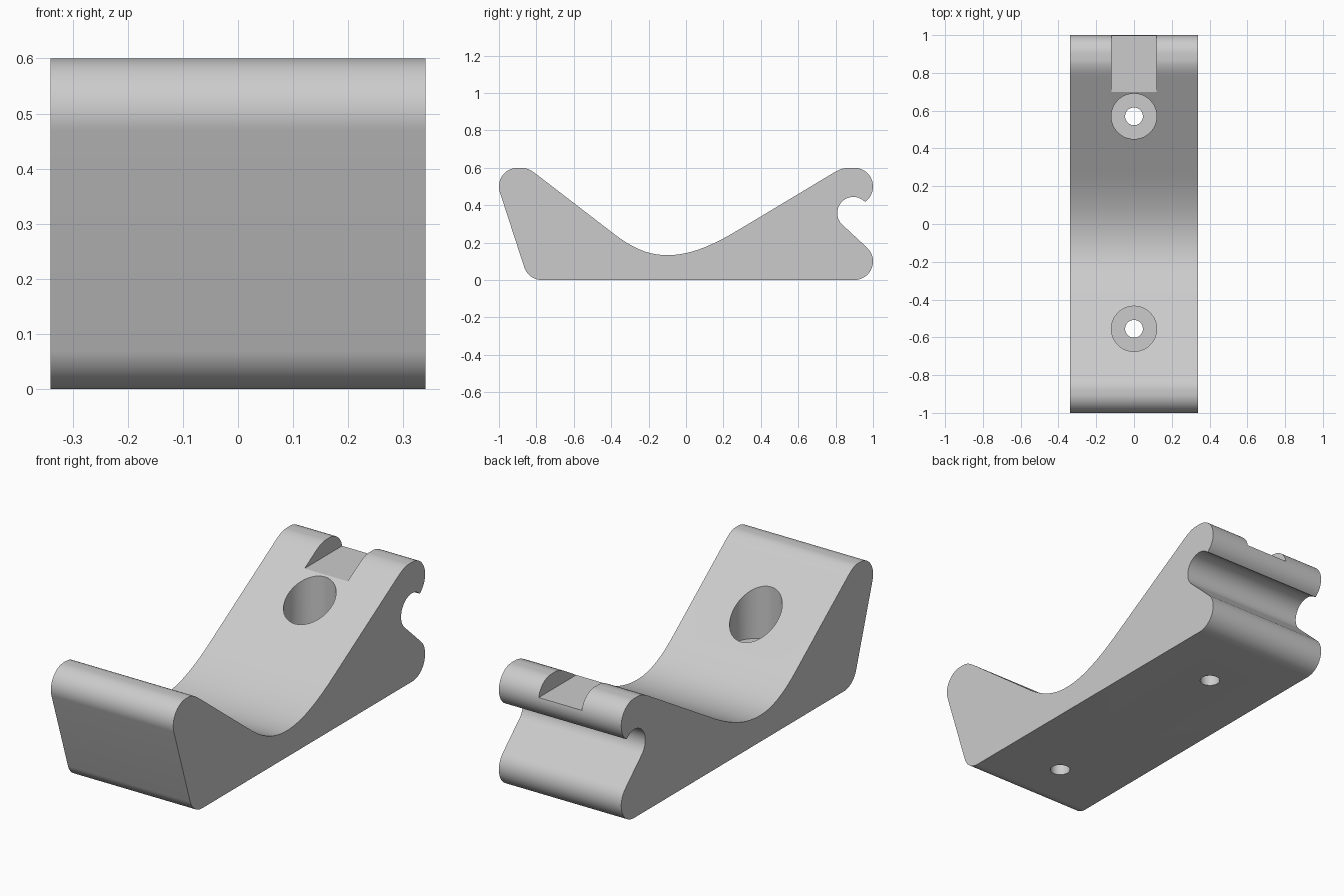
import bpy, bmesh
from math import radians, sin, cos
from mathutils import Vector, geometry

cube = bpy.data.objects.get("Cube")
if cube:
    bpy.data.objects.remove(cube, do_unlink=True)

HALF_WIDTH = 0.34
FLOOR_Z = 0.2      # counterbore floor
HOLES = (0.57, -0.555)

grey = bpy.data.materials.new("plain_grey")
grey.use_nodes = True
colour = (0.6, 0.6, 0.6, 1)
grey.diffuse_color = colour
grey.node_tree.nodes["Principled BSDF"].inputs["Base Color"].default_value = colour


def arc(y, z, r, start, end, n=20):
    angles = [radians(start + (end - start) * i / n) for i in range(n + 1)]
    return [(y + r * cos(a), z + r * sin(a)) for a in angles]


def bezier(a, ha, hb, b, n=16):
    pts = geometry.interpolate_bezier(*(Vector(p) for p in (a, ha, hb, b)), n)
    return [(p.x, p.y) for p in pts]


def add_object(name, bm):
    bmesh.ops.recalc_face_normals(bm, faces=bm.faces)
    mesh = bpy.data.meshes.new(name)
    bm.to_mesh(mesh)
    bm.free()
    mesh.materials.append(grey)
    obj = bpy.data.objects.new(name, mesh)
    bpy.context.collection.objects.link(obj)
    return obj


def cylinder(name, r, y, z0, z1):
    bm = bmesh.new()
    bmesh.ops.create_cone(bm, cap_ends=True, segments=64, radius1=r, radius2=r, depth=z1 - z0)
    bmesh.ops.translate(bm, verts=bm.verts, vec=(0, y, (z0 + z1) / 2))
    return add_object(name, bm)


def box(name, lo, hi):
    bm = bmesh.new()
    bmesh.ops.create_cube(bm, size=1)
    lo, hi = Vector(lo), Vector(hi)
    bmesh.ops.scale(bm, verts=bm.verts, vec=hi - lo)
    bmesh.ops.translate(bm, verts=bm.verts, vec=(lo + hi) / 2)
    return add_object(name, bm)


# Side profile, anticlockwise from the lower back corner
profile = arc(0.9, 0.1, 0.1, -90, 45)                   # lower back corner
profile += arc(0.895, 0.358, 0.086, 225, 46, 32)        # rear groove
profile += arc(0.9, 0.5, 0.1, -54, 90, 24)              # rear lip
profile += bezier((0.87, 0.6), (0.84, 0.6), (0.81, 0.586), (0.78, 0.568))
profile += bezier((0.27, 0.262), (0.11, 0.166), (0.0, 0.133), (-0.1, 0.133))
profile += bezier((-0.1, 0.133), (-0.19, 0.133), (-0.27, 0.162), (-0.37, 0.235))[1:]
profile += bezier((-0.79, 0.558), (-0.83, 0.589), (-0.85, 0.6), (-0.88, 0.6))
profile += arc(-0.9, 0.5, 0.1, 90, 198)                 # front lip
profile += arc(-0.77, 0.1, 0.1, 198, 270)               # lower front corner

# Body
bm = bmesh.new()
side = bm.faces.new([bm.verts.new((-HALF_WIDTH, y, z)) for y, z in profile])
extruded = bmesh.ops.extrude_face_region(bm, geom=[side])["geom"]
bmesh.ops.translate(bm, vec=(2 * HALF_WIDTH, 0, 0),
                    verts=[g for g in extruded if isinstance(g, bmesh.types.BMVert)])
body = add_object("cradle_body", bm)

# Cutters: screw holes, counterbores and the notch in the rear lip
cutters = [box("notch_cutter", (-0.12, 0.6, 0.52), (0.12, 1.1, 0.8))]
for y in HOLES:
    cutters.append(cylinder("counterbore_cutter", 0.12, y, FLOOR_Z, 0.9))
    cutters.append(cylinder("screw_hole_cutter", 0.047, y, -0.1, 0.9))

bpy.ops.object.select_all(action='DESELECT')
bpy.context.view_layer.objects.active = body
body.select_set(True)
for cutter in cutters:
    cutter.hide_render = True
    mod = body.modifiers.new("cut", 'BOOLEAN')
    mod.operation, mod.solver, mod.object = 'DIFFERENCE', 'EXACT', cutter
    bpy.ops.object.modifier_apply(modifier=mod.name)
    bpy.data.objects.remove(cutter, do_unlink=True)

bpy.ops.object.shade_smooth_by_angle(angle=radians(30))
